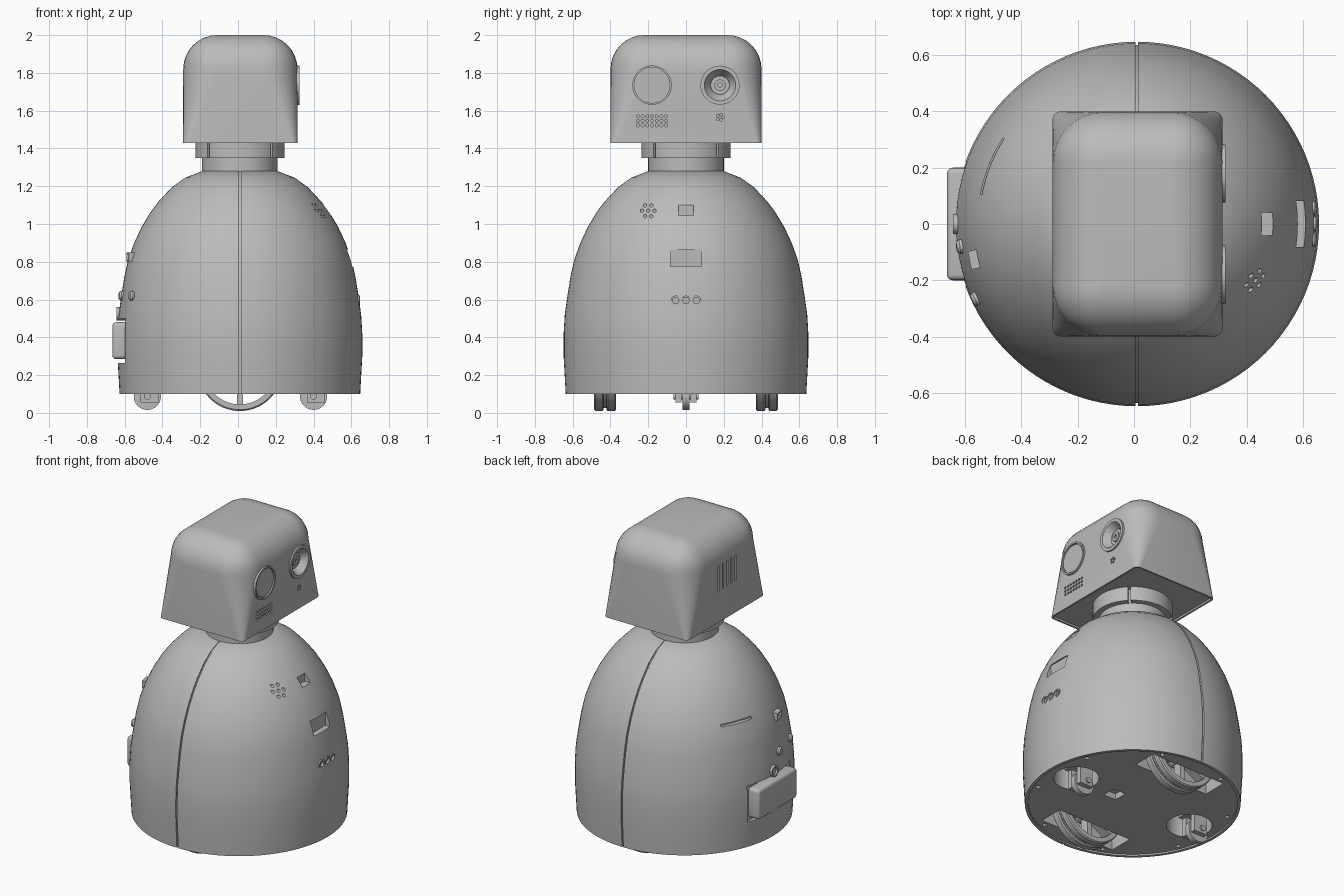
import bpy, bmesh
from math import sin, cos, pi, radians, atan2, sqrt
from mathutils import Vector, Matrix

if "Cube" in bpy.data.objects:
    bpy.data.objects.remove(bpy.data.objects["Cube"])

grey = bpy.data.materials.new("light grey plastic")
grey.use_nodes = True
COLOUR = (0.5, 0.5, 0.5, 1)
grey.diffuse_color = COLOUR
grey.node_tree.nodes["Principled BSDF"].inputs["Base Color"].default_value = COLOUR

X, Y, Z = (1, 0, 0), (0, 1, 0), (0, 0, 1)
CX = 0.01  # body axis


def place(loc, axis=Z):
    return Matrix.Translation(loc) @ Vector(axis).to_track_quat('Z', 'Y').to_matrix().to_4x4()


def add_cyl(bm, loc, r, depth, axis=Z, segs=32):
    bmesh.ops.create_cone(bm, cap_ends=True, segments=segs, radius1=r, radius2=r,
                          depth=depth, matrix=place(loc, axis))


def add_box(bm, lo, hi, bevel=0, turn=None):
    lo, hi = Vector(lo), Vector(hi)
    m = Matrix.Translation((lo + hi) / 2) @ Matrix.Diagonal((*(hi - lo), 1))
    vs = bmesh.ops.create_cube(bm, size=1, matrix=(turn or Matrix()) @ m)["verts"]
    if bevel:
        edges = list({e for v in vs for e in v.link_edges})
        bmesh.ops.bevel(bm, geom=edges, offset=bevel, segments=4, profile=0.5, affect='EDGES')


def add_lathe(bm, points, loc, axis=Z, segs=48, ring=False):
    tmp = bmesh.new()
    vs = [tmp.verts.new((r, 0, z)) for r, z in points]
    es = [tmp.edges.new(p) for p in zip(vs, vs[1:])]
    if ring:
        es.append(tmp.edges.new((vs[-1], vs[0])))
    bmesh.ops.spin(tmp, geom=vs + es, axis=Z, cent=(0, 0, 0), steps=segs, angle=2 * pi)
    bmesh.ops.remove_doubles(tmp, verts=tmp.verts, dist=1e-5)
    bmesh.ops.recalc_face_normals(tmp, faces=tmp.faces)
    tmp.transform(place(loc, axis))
    mesh = bpy.data.meshes.new("lathe")
    tmp.to_mesh(mesh)
    tmp.free()
    bm.from_mesh(mesh)
    bpy.data.meshes.remove(mesh)


def finish(name, bm):
    mesh = bpy.data.meshes.new(name)
    bm.to_mesh(mesh)
    bm.free()
    mesh.materials.append(grey)
    ob = bpy.data.objects.new(name, mesh)
    bpy.context.collection.objects.link(ob)
    smooth(ob)
    return ob


def smooth(ob):
    bpy.ops.object.select_all(action='DESELECT')
    ob.select_set(True)
    bpy.context.view_layer.objects.active = ob
    bpy.ops.object.shade_smooth_by_angle(angle=radians(30))


def cut(ob, bm):
    cutter = finish("cutter", bm)
    cutter.hide_render = True
    mod = ob.modifiers.new("cut", 'BOOLEAN')
    mod.operation, mod.solver, mod.object = 'DIFFERENCE', 'EXACT', cutter
    bpy.context.view_layer.objects.active = ob
    bpy.ops.object.modifier_apply(modifier=mod.name)
    bpy.data.objects.remove(cutter)
    smooth(ob)


# Body shell: a revolved dome with a recessed floor
DOME = [(.637, .1), (.648, .3), (.648, .42), (.642, .52), (.628, .62), (.612, .72), (.592, .81),
        (.56, .9), (.52, .985), (.475, 1.06), (.43, 1.12), (.36, 1.195), (.29, 1.245), (.2, 1.28)]


def surface_x(y, z, side=1):
    for (r0, z0), (r1, z1) in zip(DOME, DOME[1:]):
        if z0 <= z <= z1:
            r = r0 + (r1 - r0) * (z - z0) / (z1 - z0)
            return CX + side * sqrt(r * r - y * y)


bm = bmesh.new()
add_lathe(bm, [(0, .11), (.618, .11), (.618, .1)] + DOME + [(0, 1.28)], (CX, 0, 0), segs=96)
body = finish("body_shell", bm)

# Seam groove between the two shell halves
for s in (-1, 1):
    bm = bmesh.new()
    loop = [(r + .03, z) for r, z in DOME] + [(r - .012, z) for r, z in reversed(DOME)]
    loop[0], loop[-1] = (loop[0][0], .05), (loop[-1][0], .05)
    face = bm.faces.new([bm.verts.new((CX - .005, s * y, z)) for y, z in loop])
    out = bmesh.ops.extrude_face_region(bm, geom=[face])["geom"]
    bmesh.ops.translate(bm, vec=(.01, 0, 0), verts=[g for g in out if isinstance(g, bmesh.types.BMVert)])
    bmesh.ops.recalc_face_normals(bm, faces=bm.faces)
    cut(body, bm)

# Wheel wells, floor hatch and screw holes
bm = bmesh.new()
for s in (-1, 1):
    add_box(bm, (CX - .27, s * .43 - .08, 0), (CX + .27, s * .43 + .08, .48))
    add_cyl(bm, (CX + s * .435, 0, .15), .135, .3)
add_box(bm, (.105, -.045, 0), (.195, .045, .15))
for i in range(8):
    a = pi / 8 + i * pi / 4
    add_cyl(bm, (CX + .585 * cos(a), .585 * sin(a), .1), .014, .06, segs=12)
cut(body, bm)

# Chest sockets, speaker holes, button holes, rear slot and battery bay
bm = bmesh.new()
add_box(bm, (.45, -.04, 1.045), (.6, .04, 1.1))
add_box(bm, (.572, -.082, .775), (.75, .082, .865))
for i in range(7):
    a = i * pi / 3
    r = .033 if i < 6 else 0
    y, z = -.2 + r * cos(a), 1.07 + r * sin(a)
    add_cyl(bm, (surface_x(y, z), y, z), .009, .05, X, 12)
BUTTONS = [(surface_x(y, .595), y, .595) for y in (-.055, 0, .055)]
for p in BUTTONS:
    add_cyl(bm, p, .02, .05, X, 20)
turn = Matrix.Translation((CX, 0, 0)) @ Matrix.Rotation(atan2(.21, -.527), 4, 'Z')
add_box(bm, (.54, -.108, .882), (.7, .108, .898), turn=turn)
add_box(bm, (-.75, -.22, .265), (-.59, .22, .5))
cut(body, bm)

bm = bmesh.new()
for p in BUTTONS:
    add_lathe(bm, [(0, -.025), (.026, -.025), (.026, .005), (.017, .005), (.017, -.008), (0, -.008)],
              p, X, 24)
finish("chest_buttons", bm)

# Rear battery pack, latch, knobs and switch
bm = bmesh.new()
add_box(bm, (-.665, -.2, .285), (-.58, .2, .48), bevel=.02)
finish("battery_pack", bm)

bm = bmesh.new()
add_lathe(bm, [(0, -.05), (.036, -.05), (.036, .012), (.024, .012), (.024, 0), (0, 0)],
          (surface_x(0, .525, -1), 0, .525), (-1, 0, 0), 32)
finish("battery_latch", bm)

bm = bmesh.new()
for y in (-.08, -.265):
    x = surface_x(y, .62, -1)
    add_lathe(bm, [(0, -.03), (.026, -.03), (.026, .008), (.018, .018), (0, .02)],
              (x, y, .62), (x - CX, y, .05), 24)
finish("rear_knobs", bm)

bm = bmesh.new()
turn = Matrix.Translation((surface_x(-.125, .825, -1), -.125, .825)) @ Matrix.Rotation(radians(12), 4, 'Z')
add_box(bm, (-.022, -.033, -.025), (.05, .033, .025), turn=turn)
switch = finish("rear_switch", bm)
bm = bmesh.new()
add_box(bm, (-.06, -.024, -.016), (-.008, .024, .016), turn=turn)
cut(switch, bm)

# Neck and slotted collar
bm = bmesh.new()
add_cyl(bm, (CX, 0, 1.35), .2, .18, segs=64)
finish("neck", bm)
bm = bmesh.new()
add_cyl(bm, (CX, 0, 1.4), .236, .1, segs=64)
collar = finish("collar", bm)
bm = bmesh.new()
for i in range(4):
    turn = Matrix.Translation((CX, 0, 0)) @ Matrix.Rotation(pi / 4 + i * pi / 2, 4, 'Z')
    add_box(bm, (.203, -.008, 1.3), (.3, .008, 1.5), turn=turn)
cut(collar, bm)

# Head: rounded rectangles lofted from sharp corners below to a soft top
HX, HY, R, STEPS = .3025, .4, .18, 8
rings = [(1.442, .012, .02), (1.43, .012, .02), (1.43, 0, .03), (2 - R, 0, R)]
for i in range(1, 9):
    t = i / 8 * pi / 2
    rings.append((2 - R + R * sin(t), R * (1 - cos(t)), max(R * cos(t), .001)))
bm = bmesh.new()
loops = []
for z, inset, r in rings:
    loop = []
    for q, (sx, sy) in enumerate([(1, 1), (-1, 1), (-1, -1), (1, -1)]):
        for k in range(STEPS + 1):
            a = (q + k / STEPS) * pi / 2
            loop.append(bm.verts.new((.0125 + sx * (HX - inset - r) + r * cos(a),
                                      sy * (HY - inset - r) + r * sin(a), z)))
    loops.append(loop)
for a, b in zip(loops, loops[1:]):
    for i in range(len(a)):
        j = (i + 1) % len(a)
        bm.faces.new((a[i], a[j], b[j], b[i]))
bm.faces.new(loops[-1])
bm.faces.new(loops[0][::-1])
bmesh.ops.recalc_face_normals(bm, faces=bm.faces)
head = finish("head", bm)

# Head openings: lens bore, speaker grid, sensor and rear vents
FACE, EYE_Z = .315, 1.735
bm = bmesh.new()
add_cyl(bm, (FACE, .18, EYE_Z), .092, .16, X, 48)
for row in range(3):
    for col in range(7):
        add_cyl(bm, (FACE, -.255 + col * .025, 1.522 + row * .024), .008, .04, X, 10)
for i in range(5):
    a = i * pi * .4
    add_cyl(bm, (FACE, .18 + .015 * cos(a), 1.565 + .015 * sin(a)), .007, .04, X, 10)
    y = -.01 + (i - 2) * .044
    add_box(bm, (-.35, y - .007, 1.635), (-.265, y + .007, 1.8))
cut(head, bm)

# Eyes
bm = bmesh.new()
add_lathe(bm, [(0, -.07), (.09, -.07), (.09, -.003), (.103, -.003), (.103, .01), (.083, .01), (.05, -.04),
               (.05, -.03), (.03, -.03), (.03, -.02), (.012, -.02), (.012, -.028), (0, -.028)],
          (FACE, .18, EYE_Z), X)
finish("camera_eye", bm)
bm = bmesh.new()
add_lathe(bm, [(.094, -.005), (.104, -.005), (.104, .01), (.094, .01)], (FACE, -.18, EYE_Z), X, ring=True)
add_cyl(bm, (FACE, -.18, EYE_Z), .088, .01, X, 48)
finish("projector_eye", bm)

# Drive wheels: twin tyres on a spoked hub
for name, s in (("right_drive_wheel", -1), ("left_drive_wheel", 1)):
    bm = bmesh.new()
    for off in (-.033, .033):
        add_lathe(bm, [(.19, -.025), (.218, -.025), (.225, -.018), (.225, .018), (.218, .025), (.19, .025)],
                  (CX, s * .428 + off, .235), Y, 64, True)
    add_lathe(bm, [(.19, -.02), (.21, -.02), (.21, .02), (.19, .02)], (CX, s * .428, .235), Y, 64, True)
    add_cyl(bm, (CX, s * .428, .235), .06, .11, Y)
    for i in range(6):
        turn = Matrix.Translation((CX, s * .428, .235)) @ Matrix.Rotation(pi / 2 + i * pi / 3, 4, 'Y')
        add_box(bm, (.04, -.03, -.016), (.2, .03, .016), turn=turn)
    finish(name, bm)

# Swivel casters
for name, x in (("rear_caster", -.48), ("front_caster", .4)):
    bm = bmesh.new()
    add_cyl(bm, (x, 0, .088), .072, .036, Y, 40)
    add_cyl(bm, (x, 0, .088), .018, .13, Y, 16)
    for s in (-1, 1):
        add_box(bm, (x - .035, s * .04 - .016, .055), (x + .06, s * .04 + .016, .2))
    add_box(bm, (x - .035, -.056, .175), (x + .09, .056, .2))
    add_cyl(bm, (x + .04, 0, .25), .03, .12)
    finish(name, bm)
